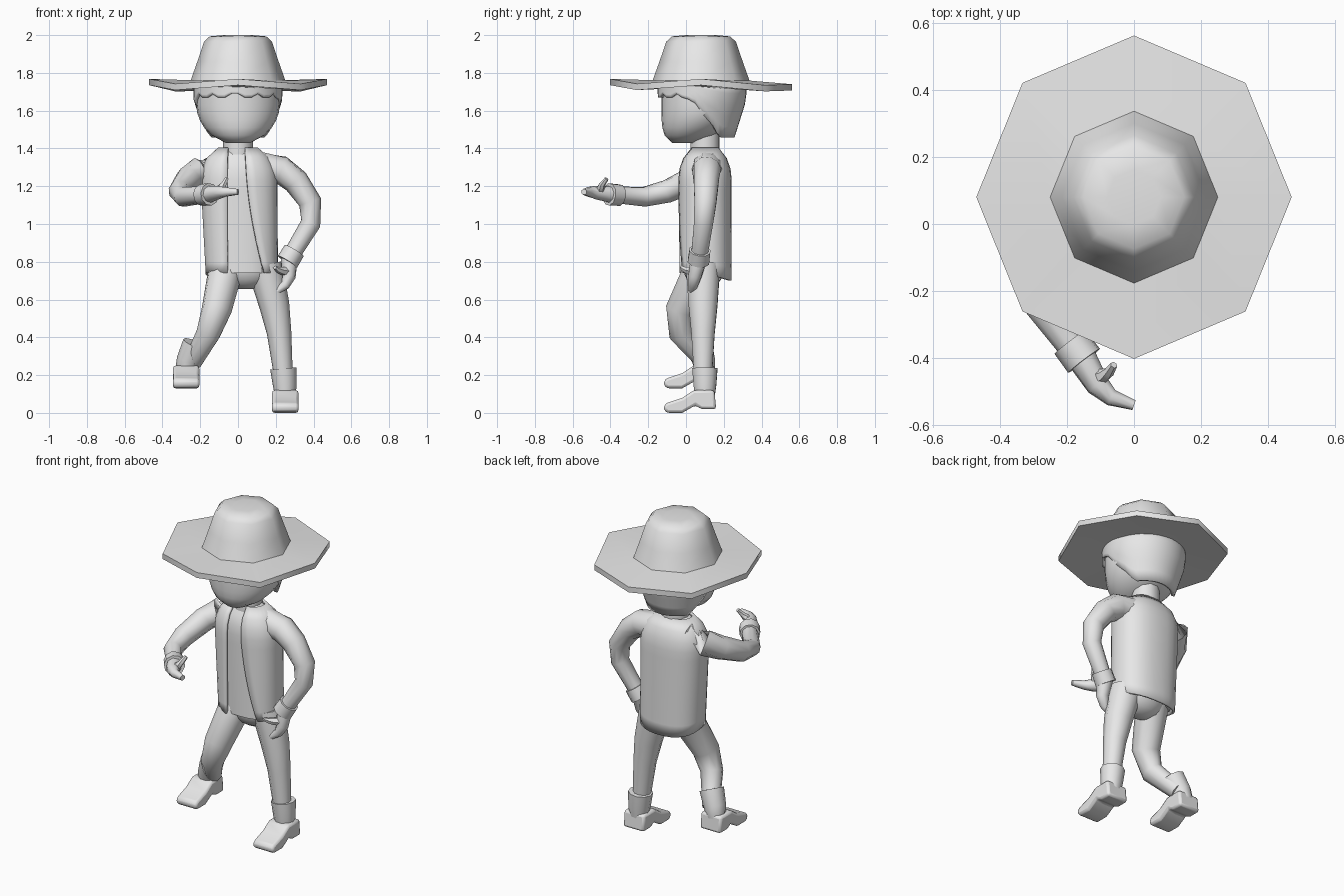
import bpy, bmesh, math
from mathutils import Vector

if "Cube" in bpy.data.objects:
    bpy.data.objects.remove(bpy.data.objects["Cube"])

colour = (0.8, 0.8, 0.8, 1)
grey = bpy.data.materials.new("plain_grey")
grey.use_nodes = True
grey.diffuse_color = colour
grey.node_tree.nodes["Principled BSDF"].inputs["Base Color"].default_value = colour


def skin(name, rows, closed=True, caps=True, thick=0):
    """Join rows of points into a smooth surface that keeps its sharp edges."""
    bm = bmesh.new()
    verts = [[bm.verts.new(point) for point in row] for row in rows]
    count = len(rows[0])
    for low, high in zip(verts, verts[1:]):
        for i in range(count if closed else count - 1):
            j = (i + 1) % count
            bm.faces.new((low[i], low[j], high[j], high[i]))
    if caps:
        bm.faces.new(verts[0])
        bm.faces.new(verts[-1])
    bmesh.ops.recalc_face_normals(bm, faces=bm.faces)
    mesh = bpy.data.meshes.new(name)
    bm.to_mesh(mesh)
    bm.free()
    mesh.materials.append(grey)
    obj = bpy.data.objects.new(name, mesh)
    bpy.context.collection.objects.link(obj)
    bpy.ops.object.select_all(action="DESELECT")
    obj.select_set(True)
    bpy.context.view_layer.objects.active = obj
    bpy.ops.object.shade_smooth_by_angle(angle=math.radians(50))
    if thick:
        shell = obj.modifiers.new("thickness", "SOLIDIFY")
        shell.thickness = thick
        shell.offset = 0
    return obj


def turn(count):
    """Evenly spaced angles of a full circle."""
    return [math.tau * k / count for k in range(count)]


def tube(name, corners, start_radius, end_radius, sides=10):
    """Tapered limb whose inner corners are cut once to soften the bend."""
    corners = [Vector(corner) for corner in corners]
    path = [corners[0]]
    for before, corner, after in zip(corners, corners[1:], corners[2:]):
        path += [corner.lerp(before, 0.25), corner.lerp(after, 0.25)]
    path.append(corners[-1])
    last = len(path) - 1
    rows = []
    for i, point in enumerate(path):
        along = (path[min(i + 1, last)] - path[max(i - 1, 0)]).normalized()
        across = along.cross(Vector((1, 0.3, 0.2))).normalized()
        over = along.cross(across)
        radius = start_radius + (end_radius - start_radius) * i / last
        rows.append([point + radius * (across * math.cos(a) + over * math.sin(a))
                     for a in turn(sides)])
    return skin(name, rows)


def oval(ring, angle, power=1.0):
    """Point on a level ring (z, cx, cy, rx, ry); angle 0 is the front."""
    z, cx, cy, rx, ry = ring
    s, c = math.sin(angle), math.cos(angle)
    return Vector((cx + rx * math.copysign(abs(s) ** power, s),
                   cy - ry * math.copysign(abs(c) ** power, c), z))


def loft(name, rings, power=1.0):
    return skin(name, [[oval(ring, a, power) for a in turn(24)] for ring in rings])


# Hat: eight-sided crown, with a brim that waves more towards its rim
def hat_row(radius, z):
    row = []
    for a in turn(8):
        back = max(0, math.sin(a)) ** 4
        wave = 0.005 + 0.013 * math.cos(4 * a) - 0.028 * back
        row.append((radius * math.cos(a), 0.08 + 1.025 * radius * math.sin(a),
                    z + wave * (radius / 0.47) ** 4))
    return row


hat_profile = [(0.2, 1.725), (0.47, 1.717), (0.47, 1.75), (0.25, 1.76),
               (0.215, 1.86), (0.18, 1.965), (0.15, 1.993), (0.08, 2)]
skin("hat", [hat_row(*point) for point in hat_profile])


# Head: round above, with the chin pushed forward
def head_ring(z):
    drop = max(0, (1.64 - z) / 0.22)
    radius = 0.222 * math.sqrt(1 - drop ** 2)
    return z, 0, 0.08 - 0.1 * drop ** 2, radius, 0.95 * radius


loft("head", [head_ring(1.43 + 0.04 * i) for i in range(9)])
tube("neck", [(0, 0.1, 1.36), (0, 0.1, 1.5)], 0.08, 0.08)


# Hair: shell with a jagged fringe, falling to the nape
def hair_point(k, step):
    angle = math.tau * k / 40
    fall = min(1, max(0, (0.35 - math.cos(angle)) / 0.9))
    jag = (0.015 if k % 3 == 0 else -0.005) * (1 - fall)
    z = 1.75 + (jag - 0.075 - 0.215 * fall) * step / 5
    size = 0.225 * (1 - 1.4 * max(0, 1.66 - z))
    return oval((z, 0, 0.085, size, size), angle)


skin("hair", [[hair_point(k, step) for k in range(40)] for step in range(6)],
     caps=False, thick=0.02)


# Torso: straight sides closing to rounded shoulders
def torso_ring(t, inset=0.0):
    rounding = math.sqrt(1 - 0.75 * (max(0, t - 0.75) / 0.25) ** 2)
    return (0.74 + 0.66 * t, 0.02 * (1 - t), 0.1,
            (0.185 + 0.015 * t) * rounding - inset, 0.135 * rounding - inset)


def jacket_row(t):
    """Row running round the back from one front edge to the other."""
    ring = torso_ring(t)
    cx, rx = ring[1], ring[3]
    start = math.asin((0.03 + 0.1 * (1 - t) ** 2 - cx) / rx)
    end = math.tau + math.asin((-0.045 - cx) / rx)
    row = [oval(ring, start + (end - start) * k / 24, 0.85) for k in range(25)]
    for point in row:
        point.z -= 0.3 * max(0, point.y - 0.1) * max(0, 1 - 5 * t)
    return row


heights = [i / 12 for i in range(13)]
loft("shirt", [torso_ring(t, 0.016) for t in heights], 0.85)
skin("jacket", [jacket_row(t) for t in heights], closed=False, caps=False, thick=0.014)


# Trousers
def hip_ring(t):
    size = math.sqrt(1 - t ** 2)
    return 0.78 - 0.13 * t, 0.04, 0.095, 0.16 * size, 0.11 * size


loft("hips", [hip_ring(0.19 * i) for i in range(6)])
tube("right_leg", [(-0.06, 0.09, 0.78), (-0.13, -0.07, 0.47), (-0.24, 0.1, 0.27)], 0.095, 0.05)
tube("left_leg", [(0.14, 0.09, 0.78), (0.21, 0.09, 0.5), (0.24, 0.09, 0.2)], 0.095, 0.05)


# Boots: rounded foot from a side profile, with a flared shaft
foot_profile = [(-0.12, 0.02), (-0.1, 0), (-0.02, 0), (0.05, 0.04), (0.08, 0.02),
                (0.16, 0.02), (0.15, 0.12), (0.04, 0.12), (-0.02, 0.08), (-0.11, 0.05)]


def boot(side, x, z, lean, back):
    foot = skin(side + "_boot_foot", [[(x + half, y, z + up) for y, up in foot_profile]
                                      for half in (-0.07, 0.07)])
    rounding = foot.modifiers.new("rounding", "BEVEL")
    rounding.width = 0.018
    rounding.segments = 2
    tube(side + "_boot_shaft", [(x, 0.1, z + 0.05), (x, 0.1, z + 0.12),
                                (x + lean, 0.1 + back, z + 0.235)], 0.05, 0.07)


boot("left", 0.25, 0, -0.01, 0)
boot("right", -0.275, 0.13, 0.05, -0.03)


# Arms with turned-up cuffs, hands and thumbs
def arm(side, joints, fingers, thumb):
    tube(side + "_arm", joints, 0.085, 0.045)
    elbow, wrist = Vector(joints[-2]), Vector(joints[-1])
    half = (wrist - elbow).normalized() * 0.035
    tube(side + "_cuff", [wrist - half, wrist + half], 0.058, 0.06)
    tube(side + "_hand", [wrist + half * 0.5, *fingers], 0.046, 0.016, sides=8)
    tube(side + "_thumb", [Vector(fingers[0]).lerp(wrist, 0.4), *thumb], 0.026, 0.011, sides=6)


arm("right", [(-0.11, 0.12, 1.3), (-0.24, 0.11, 1.27), (-0.33, -0.17, 1.14), (-0.17, -0.38, 1.155)],
    [(-0.09, -0.51, 1.17), (0, -0.54, 1.17)],
    [(-0.08, -0.45, 1.2), (-0.06, -0.42, 1.24)])
arm("left", [(0.11, 0.11, 1.3), (0.27, 0.11, 1.28), (0.42, 0.1, 1.06), (0.28, 0.07, 0.83)],
    [(0.27, 0.04, 0.69), (0.19, 0.03, 0.635)],
    [(0.215, 0, 0.755), (0.195, -0.025, 0.77)])
